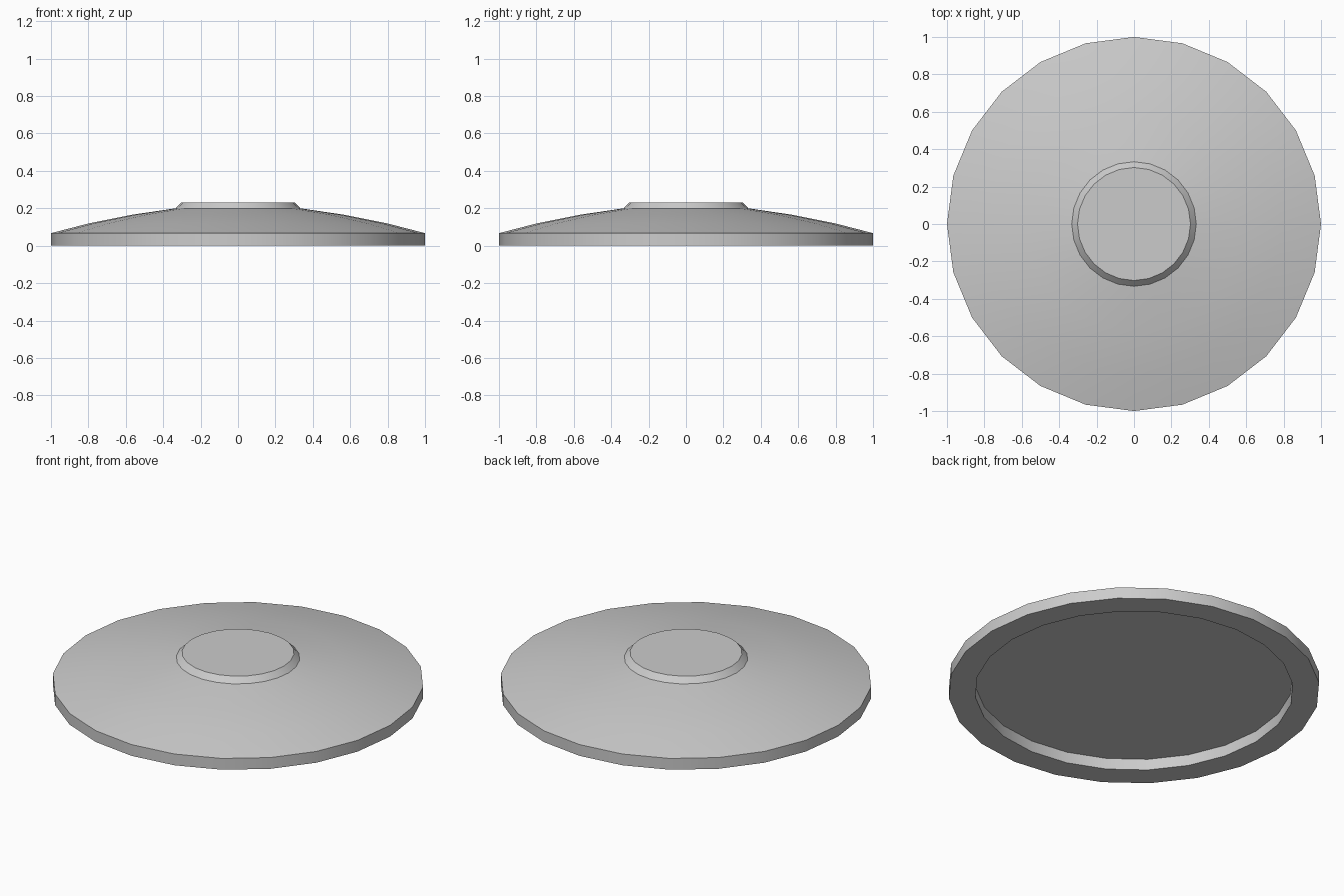
import bpy, bmesh, math

if "Cube" in bpy.data.objects:
    bpy.data.objects.remove(bpy.data.objects["Cube"])

SIDES = 24


def lathe(name, profile):
    """Revolve a closed-at-the-axis (radius, z) profile into a solid."""
    bm = bmesh.new()
    rings = []
    for r, z in profile:
        rings.append([bm.verts.new((r * math.cos(math.tau * i / SIDES),
                                    r * math.sin(math.tau * i / SIDES), z))
                      for i in range(SIDES)])
    for a, b in zip(rings, rings[1:]):
        for i in range(SIDES):
            j = (i + 1) % SIDES
            bm.faces.new((a[i], a[j], b[j], b[i]))
    bm.faces.new(rings[0])
    bm.faces.new(rings[-1])
    bmesh.ops.recalc_face_normals(bm, faces=bm.faces)
    mesh = bpy.data.meshes.new(name)
    bm.to_mesh(mesh)
    bm.free()
    obj = bpy.data.objects.new(name, mesh)
    bpy.context.collection.objects.link(obj)
    bpy.ops.object.select_all(action='DESELECT')
    obj.select_set(True)
    bpy.context.view_layer.objects.active = obj
    bpy.ops.object.shade_smooth_by_angle(angle=math.radians(30))
    return obj


# Domed disc: recessed underside, rim, shallow dome, raised flat centre
lathe("domed_disc", [
    (0.857, 0.066), (0.857, 0.0),                            # underside recess
    (1.0, 0.0), (1.0, 0.067),                                # rim
    (0.795, 0.12), (0.57, 0.165), (0.333, 0.2),              # dome
    (0.302, 0.232),                                          # centre boss
])
